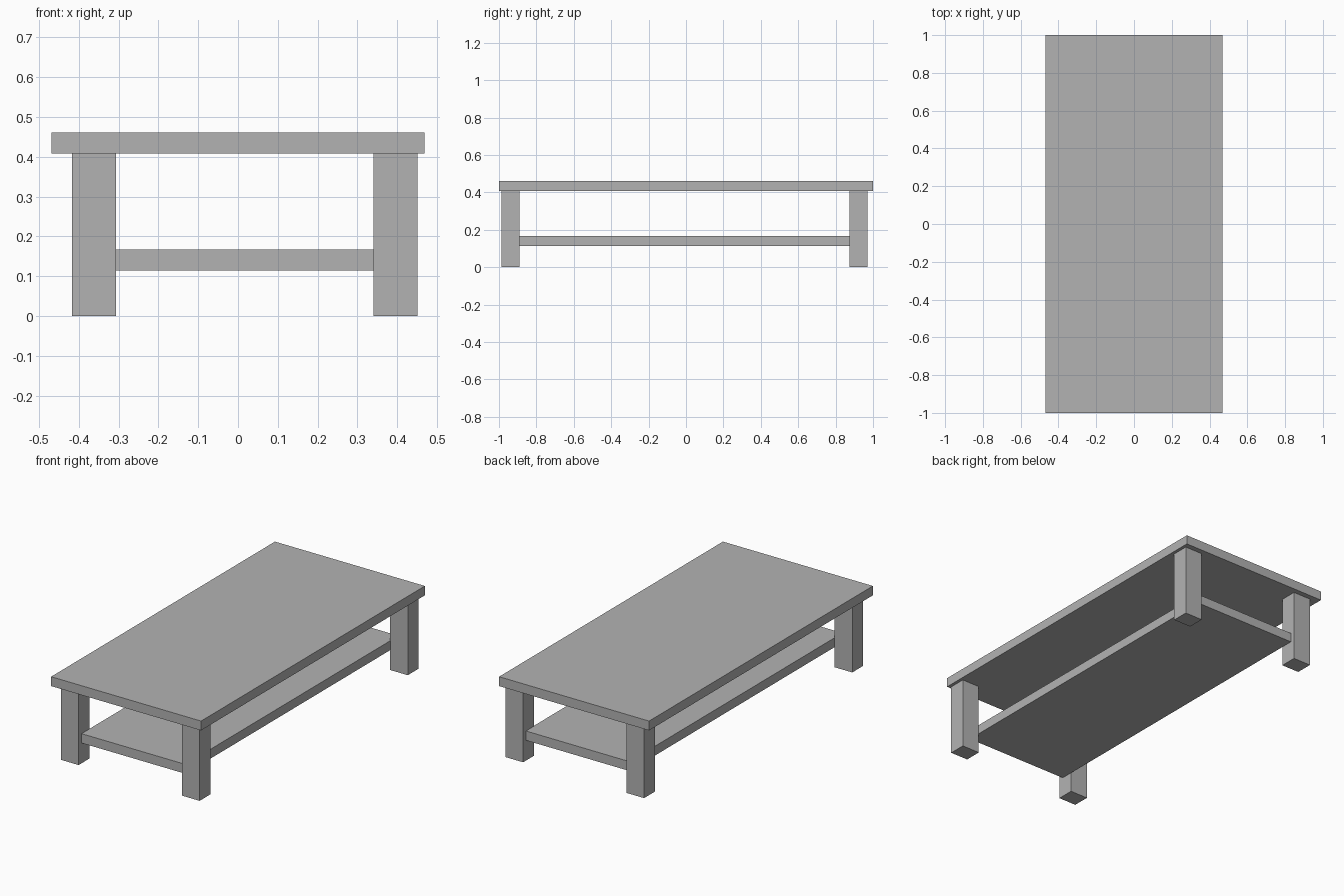
import bpy

cube = bpy.data.objects.get("Cube")
if cube:
    bpy.data.objects.remove(cube, do_unlink=True)

# One plain grey for the whole table
grey = bpy.data.materials.new("plain_grey")
grey.use_nodes = True
colour = (0.45, 0.45, 0.45, 1)
grey.diffuse_color = colour
grey.node_tree.nodes["Principled BSDF"].inputs["Base Color"].default_value = colour


def box(name, x, y, z):
    """Add a box spanning the (low, high) range on each axis."""
    spans = (x, y, z)
    centre = [(low + high) / 2 for low, high in spans]
    bpy.ops.mesh.primitive_cube_add(size=1, location=centre)
    obj = bpy.context.object
    obj.name = name
    obj.scale = [high - low for low, high in spans]
    bpy.ops.object.transform_apply(location=False, rotation=False, scale=True)
    obj.data.materials.append(grey)
    return obj


top_bottom = 0.408

# Table top and lower shelf
box("table_top", (-0.469, 0.469), (-1, 1), (top_bottom, 0.461))
box("lower_shelf", (-0.307, 0.343), (-0.96, 0.944), (0.114, 0.167))

# Four legs, set slightly off centre under the top
leg_x = {"right": (-0.417, -0.306), "left": (0.34, 0.451)}
leg_y = {"front": (-0.987, -0.89), "back": (0.873, 0.97)}
for end, y in leg_y.items():
    for side, x in leg_x.items():
        box(f"{end}_{side}_leg", x, y, (0, top_bottom))
